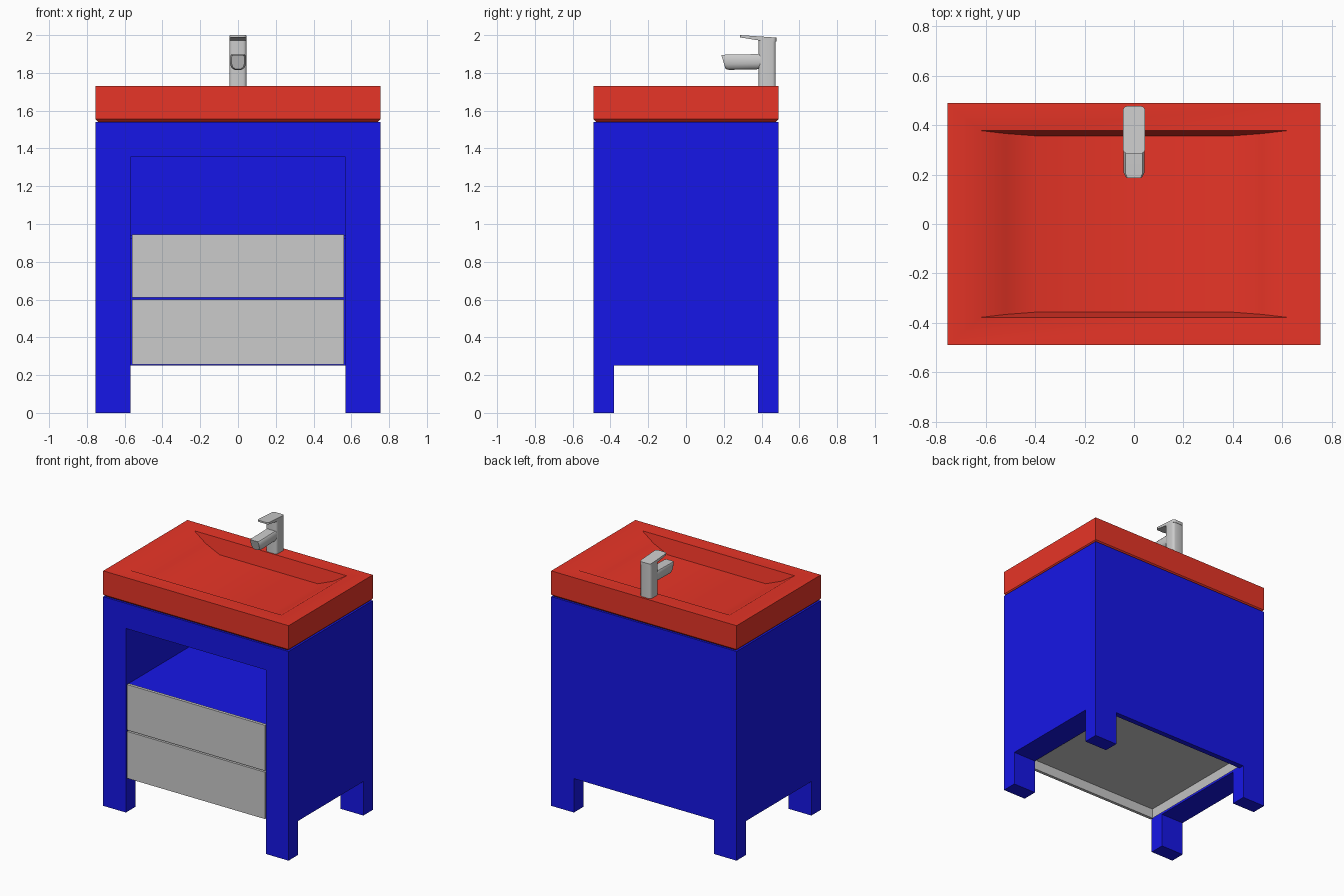
import bpy, bmesh, math

if "Cube" in bpy.data.objects:
    bpy.data.objects.remove(bpy.data.objects["Cube"])


def material(name, color):
    m = bpy.data.materials.new(name)
    m.diffuse_color = color
    m.use_nodes = True
    m.node_tree.nodes["Principled BSDF"].inputs["Base Color"].default_value = m.diffuse_color
    return m


BLUE = material("blue_paint", (0.008, 0.008, 0.8, 1))
RED = material("red_glaze", (0.8, 0.035, 0.02, 1))


def finish(bm, name, mat=None):
    bmesh.ops.recalc_face_normals(bm, faces=bm.faces)
    me = bpy.data.meshes.new(name)
    bm.to_mesh(me)
    bm.free()
    ob = bpy.data.objects.new(name, me)
    bpy.context.collection.objects.link(ob)
    if mat:
        me.materials.append(mat)
    return ob


def box_bm(x, y, z):
    bm = bmesh.new()
    bmesh.ops.create_cube(bm, size=1)
    for v in bm.verts:
        v.co = [r[0] + (c + 0.5) * (r[1] - r[0]) for c, r in zip(v.co, (x, y, z))]
    bm.normal_update()
    return bm


def box(name, x, y, z, mat=None):
    return finish(box_bm(x, y, z), name, mat)


def loft(rings):
    bm = bmesh.new()
    vs = [[bm.verts.new(p) for p in r] for r in rings]
    n = len(vs[0])
    for a, b in zip(vs, vs[1:]):
        for i in range(n):
            bm.faces.new((a[i], a[(i + 1) % n], b[(i + 1) % n], b[i]))
    bm.faces.new(vs[0])
    bm.faces.new(vs[-1][::-1])
    bmesh.ops.recalc_face_normals(bm, faces=bm.faces)
    return bm


def bevel_vertical(bm, width):
    edges = [e for e in bm.edges
             if (e.verts[0].co - e.verts[1].co).xy.length < 1e-4]
    bmesh.ops.bevel(bm, geom=edges, offset=width, segments=3, profile=0.5, affect='EDGES')


def select_only(ob):
    bpy.ops.object.select_all(action='DESELECT')
    ob.select_set(True)
    bpy.context.view_layer.objects.active = ob


def cut(ob, cutter):
    mod = ob.modifiers.new("cut", 'BOOLEAN')
    mod.operation, mod.solver, mod.object = 'DIFFERENCE', 'EXACT', cutter
    select_only(ob)
    bpy.ops.object.modifier_apply(modifier=mod.name)
    bpy.data.objects.remove(cutter)


def smooth(ob, deg):
    select_only(ob)
    bpy.ops.object.shade_smooth_by_angle(angle=math.radians(deg))


# Cabinet: one block with front opening and gaps between the legs cut away
W, D = 0.755, 0.49
cabinet = box("cabinet", (-W, W), (-D, D), (0, 1.54), BLUE)
cut(cabinet, box("cutter", (-0.57, 0.57), (-1, 0.45), (-1, 1.355)))
cut(cabinet, box("cutter", (-1, 1), (-0.38, 0.38), (-1, 0.25)))
cut(cabinet, box("cutter", (-0.57, 0.57), (0.3, 1), (-1, 0.25)))

# Niche floor above the drawers
box("niche_shelf", (-0.57, 0.57), (-0.47, 0.45), (0.92, 0.938), BLUE)

# Drawers: front panel and a tray with a recessed bottom
for label, z0, z1 in (("lower", 0.255, 0.6), ("upper", 0.61, 0.945)):
    box(label + "_drawer_front", (-0.562, 0.562), (-D, -0.468), (z0, z1))
    top = z1 - 0.03
    bm = box_bm((-0.56, 0.56), (-0.468, 0.445), (z0, top))
    for sign, depth in ((-1, 0.06), (1, top - z0 - 0.08)):
        face = [f for f in bm.faces if f.normal.z * sign > 0.9]
        bmesh.ops.inset_region(bm, faces=face, thickness=0.02, depth=-depth)
        bm.normal_update()
    finish(bm, label + "_drawer_tray")

# Sink slab with chamfered lower edge
bm = box_bm((-W, W), (-D, D), (1.54, 1.73))
low = [e for e in bm.edges if all(v.co.z < 1.6 for v in e.verts)]
bmesh.ops.bevel(bm, geom=low, offset=0.015, segments=1, affect='EDGES')
sink = finish(bm, "sink", RED)

# Basin: sloping ends, nearly upright front and back walls
half = [(0.66, 1.756), (0.62, 1.73), (0.52, 1.668), (0.40, 1.62)]
profile = half + [(-x, z) for x, z in reversed(half)]
rings = [[(x, s * (0.378 + (z - 1.73) * 0.19), z) for x, z in profile] for s in (-1, 1)]
cut(sink, finish(loft(rings), "cutter"))
smooth(sink, 40)

# Tap column
bm = box_bm((-0.045, 0.045), (0.385, 0.475), (1.73, 1.975))
bevel_vertical(bm, 0.018)
smooth(finish(bm, "tap_column"), 35)

# Tap lever: thin plate rising toward the front
side = [(0.285, 2.0), (0.285, 1.988), (0.385, 1.972), (0.478, 1.965), (0.478, 1.987)]
bm = loft([[(x, y, z) for y, z in side] for x in (-0.045, 0.045)])
bevel_vertical(bm, 0.018)
smooth(finish(bm, "tap_lever"), 35)

# Tap spout: flat top, rounded underside, slanted tip
section = [(0.034, 0.04), (0.042, 0.03), (0.042, -0.01), (0.034, -0.03), (0.018, -0.04)]
section += [(-x, z) for x, z in reversed(section)]
rings = []
for y, s, zc in ((0.41, 1, 1.86), (0.205, 1, 1.856), (0.187, 0.8, 1.858)):
    rings.append([(x * s, y + (0.04 - z) * 0.28 * (y < 0.3), zc + z * (1 if s == 1 else 0.93))
                  for x, z in section])
smooth(finish(loft(rings), "tap_spout"), 40)
